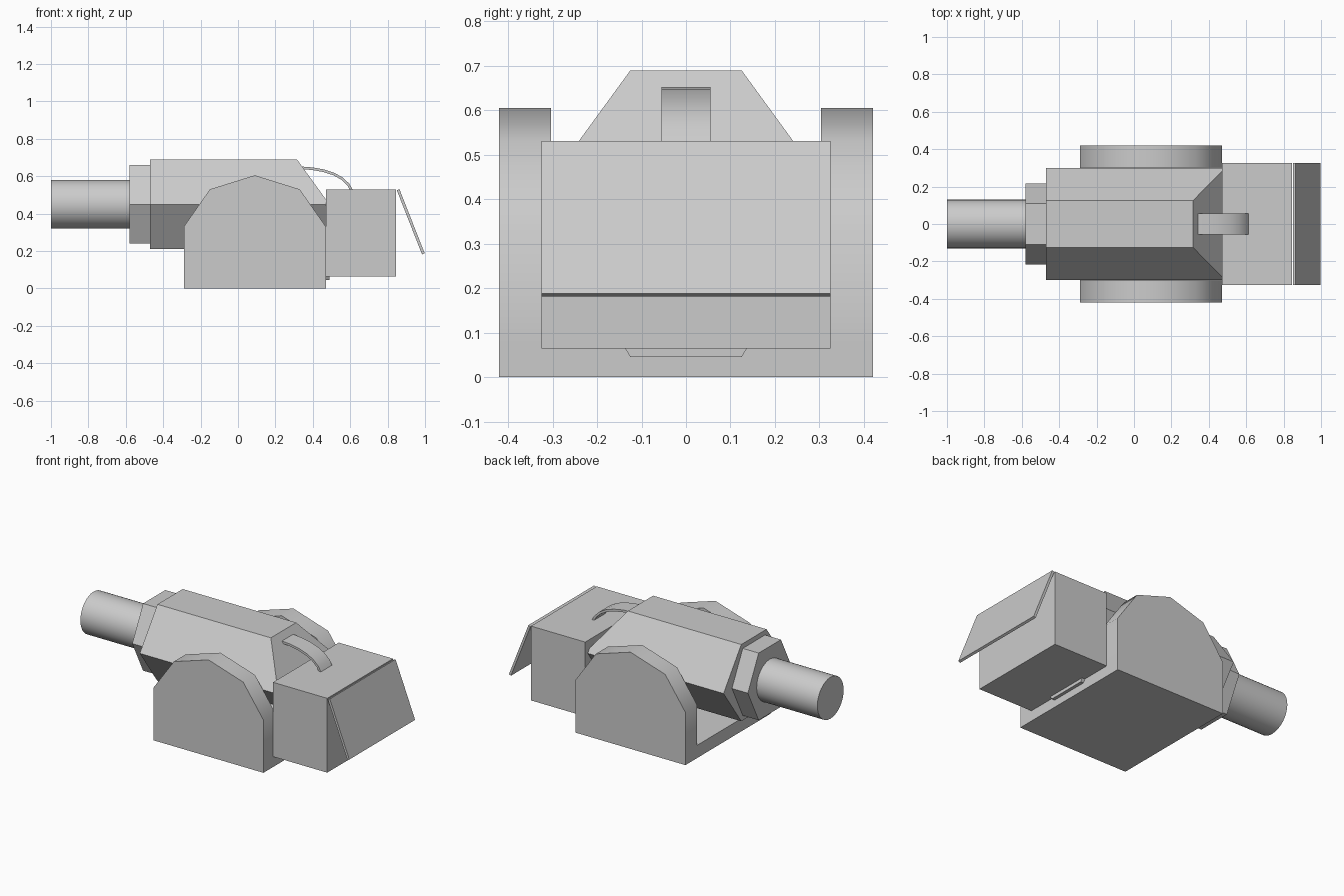
import bpy, bmesh, math
from mathutils import Vector

if "Cube" in bpy.data.objects:
    bpy.data.objects.remove(bpy.data.objects["Cube"])


def extrude(name, profile, direction, smooth=0):
    """Closed 3D profile swept along a direction into a solid."""
    bm = bmesh.new()
    face = bm.faces.new([bm.verts.new(p) for p in profile])
    out = bmesh.ops.extrude_face_region(bm, geom=[face])
    moved = [v for v in out["geom"] if isinstance(v, bmesh.types.BMVert)]
    bmesh.ops.translate(bm, verts=moved, vec=Vector(direction))
    bmesh.ops.recalc_face_normals(bm, faces=bm.faces)
    mesh = bpy.data.meshes.new(name)
    bm.to_mesh(mesh)
    bm.free()
    obj = bpy.data.objects.new(name, mesh)
    bpy.context.collection.objects.link(obj)
    if smooth:
        shade(obj, smooth)
    return obj


def shade(obj, angle):
    bpy.ops.object.select_all(action='DESELECT')
    obj.select_set(True)
    bpy.context.view_layer.objects.active = obj
    bpy.ops.object.shade_smooth_by_angle(angle=math.radians(angle))


def side_profile(name, xz, y0, y1, smooth=0):
    return extrude(name, [(x, y0, z) for x, z in xz], (0, y1 - y0, 0), smooth)


def box(name, x0, x1, y, z0, z1):
    return side_profile(name, [(x0, z0), (x1, z0), (x1, z1), (x0, z1)], -y, y)


def hexagon(name, x0, x1, wide, flat, zc, half):
    yz = [(-wide, zc), (-flat, zc + half), (flat, zc + half),
          (wide, zc), (flat, zc - half), (-flat, zc - half)]
    return extrude(name, [(x0, y, z) for y, z in yz], (x1 - x0, 0, 0))


# Mount: base plate and two cheeks
box("base_plate", -0.29, 0.47, 0.42, 0, 0.08)
cheek = [(-0.29, 0.08), (-0.29, 0.33), (-0.15, 0.53), (0.09, 0.605),
         (0.33, 0.53), (0.47, 0.33), (0.47, 0.08)]
for label, s in (("front", -1), ("back", 1)):
    side_profile(label + "_cheek", cheek, s * 0.303, s * 0.42, 40)

# Hexagonal body with sloped rear end
body = hexagon("body", -0.47, 0.47, 0.30, 0.125, 0.45, 0.24)
bm = bmesh.new()
bm.from_mesh(body.data)
bmesh.ops.bisect_plane(bm, geom=bm.verts[:] + bm.edges[:] + bm.faces[:],
                       plane_co=(0.315, 0, 0.69), plane_no=(0.21, 0, 0.152),
                       clear_outer=True)
bmesh.ops.holes_fill(bm, edges=[e for e in bm.edges if e.is_boundary])
bmesh.ops.recalc_face_normals(bm, faces=bm.faces)
bm.to_mesh(body.data)
bm.free()

# Collar and barrel
hexagon("collar", -0.58, -0.47, 0.217, 0.11, 0.45, 0.21)
bpy.ops.mesh.primitive_cylinder_add(vertices=32, radius=0.13, depth=0.42,
                                    location=(-0.79, 0, 0.45),
                                    rotation=(0, math.pi / 2, 0))
barrel = bpy.context.object
barrel.name = "barrel"
shade(barrel, 40)

# Rear box, its inner connector and the hanging flap
box("rear_box", 0.47, 0.845, 0.325, 0.065, 0.53)
hexagon("connector", 0.12, 0.49, 0.25, 0.125, 0.258, 0.213)
side_profile("rear_flap", [(0.849, 0.525), (0.863, 0.531), (0.998, 0.188),
                           (0.984, 0.182)], -0.325, 0.325)

# Curved strap from body to box, offset to give it thickness
path = [(0.335, 0.652), (0.40, 0.647), (0.46, 0.636), (0.515, 0.618),
        (0.56, 0.593), (0.595, 0.56), (0.618, 0.52)]
inner = []
for i, p in enumerate(path):
    a, b = path[max(i - 1, 0)], path[min(i + 1, len(path) - 1)]
    t = (Vector(b) - Vector(a)).normalized()
    inner.append((p[0] + t.y * 0.014, p[1] - t.x * 0.014))
side_profile("strap", path + inner[::-1], -0.055, 0.055, 40)
